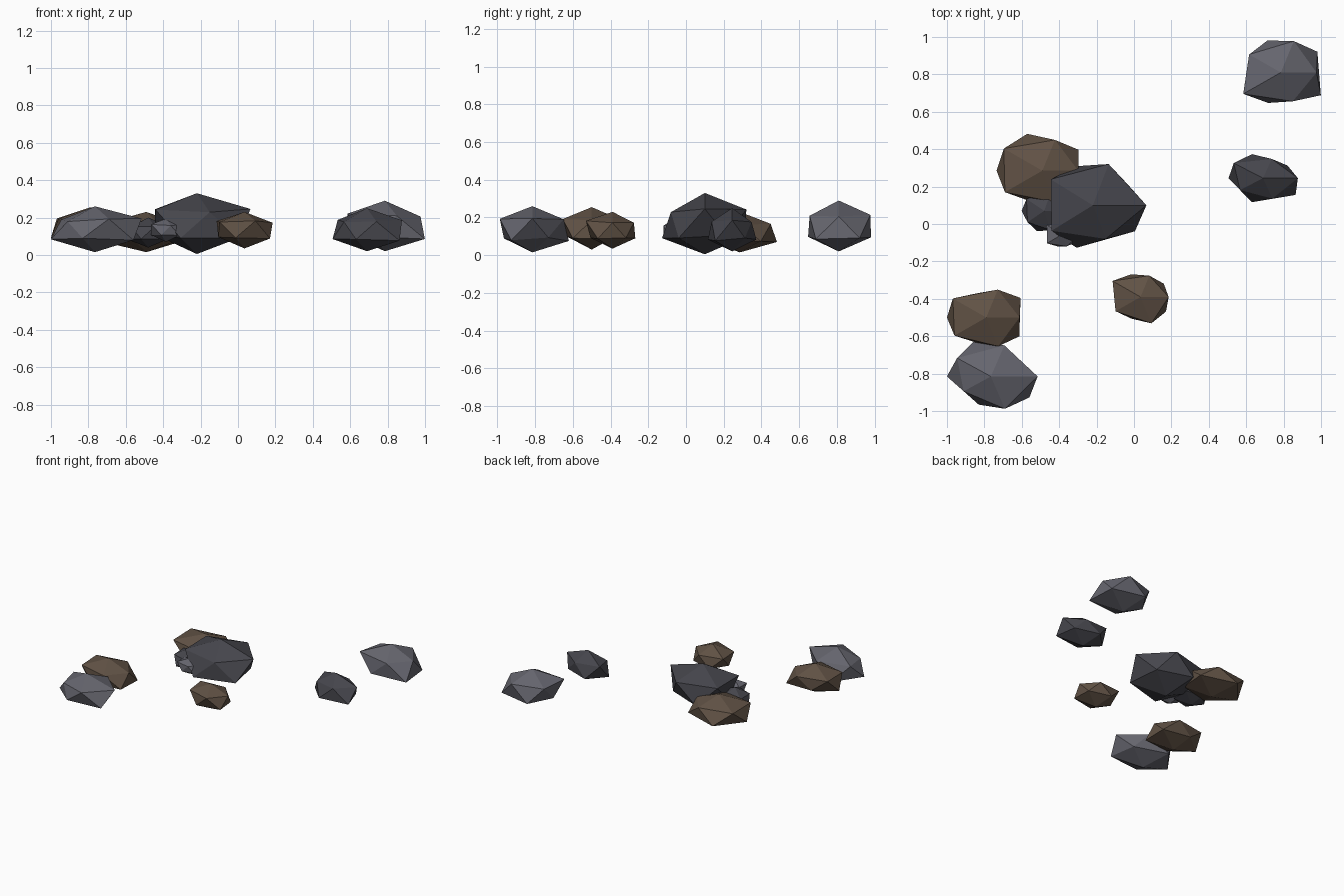
import bpy, bmesh, math


def material(name, rgb):
    m = bpy.data.materials.new(name)
    m.diffuse_color = (*rgb, 1)
    return m


GREY = material("grey_stone", (0.13, 0.13, 0.155))
DARK = material("dark_stone", (0.06, 0.06, 0.072))
BROWN = material("brown_stone", (0.12, 0.085, 0.06))


def rock(name, mat, centre, radius, low, high, chips):
    """Flat-shaded icosahedron; chips scale its ten ring corners, one per 36 degrees."""
    bm = bmesh.new()
    bmesh.ops.create_icosphere(bm, subdivisions=1, radius=1)
    mid, half = (low + high) / 2, (high - low) / 2
    for v in bm.verts:
        x, y, z = v.co
        if abs(z) > 0.9:
            v.co = (centre[0], centre[1], high if z > 0 else low)
            continue
        a = math.atan2(y, x)
        f = chips[round(a / math.radians(36)) % 10]
        v.co = (centre[0] + f * radius[0] * math.cos(a),
                centre[1] + f * radius[1] * math.sin(a),
                mid + z * half * f)
    bmesh.ops.recalc_face_normals(bm, faces=bm.faces)
    me = bpy.data.meshes.new(name)
    bm.to_mesh(me)
    bm.free()
    me.materials.append(mat)
    ob = bpy.data.objects.new(name, me)
    bpy.context.collection.objects.link(ob)
    return ob


# Right-hand pair
rock("rock_back_right", GREY, (0.785, 0.81), (0.23, 0.18), 0.02, 0.29,
     [0.83, 1.05, 0.98, 1.0, 0.91, 0.8, 1.08, 0.95, 0.9, 1.15])
rock("rock_right", DARK, (0.69, 0.245), (0.19, 0.135), 0.02, 0.25,
     [0.98, 0.85, 0.8, 1.0, 1.02, 0.97, 0.8, 1.0, 0.85, 1.13])

# Central cluster
rock("rock_centre_brown", BROWN, (-0.49, 0.285), (0.24, 0.19), 0.015, 0.23,
     [0.8, 1.0, 0.91, 1.09, 1.06, 1.02, 1.03, 0.9, 0.93, 0.9])
rock("rock_centre_large", DARK, (-0.22, 0.10), (0.265, 0.225), 0.005, 0.33,
     [1.08, 0.86, 1.03, 0.98, 1.05, 0.83, 1.03, 1.06, 0.84, 1.05])
rock("rock_centre_small", DARK, (-0.48, 0.07), (0.13, 0.12), 0.04, 0.2,
     [0.9, 1.0, 0.9, 0.85, 0.9, 0.93, 0.85, 0.95, 0.9, 1.0])
rock("pebble", GREY, (-0.385, -0.055), (0.09, 0.075), 0.07, 0.195,
     [1.05, 0.9, 0.9, 1.0, 1.1, 0.9, 1.1, 0.9, 0.9, 1.0])

# Front rocks
rock("rock_front", BROWN, (0.035, -0.39), (0.165, 0.13), 0.035, 0.23,
     [0.91, 0.93, 0.92, 0.98, 1.12, 0.85, 1.0, 0.94, 1.14, 1.02])
rock("rock_front_left_brown", BROWN, (-0.79, -0.5), (0.21, 0.165), 0.03, 0.255,
     [0.85, 1.08, 0.95, 0.82, 1.05, 1.0, 1.0, 0.85, 0.98, 1.04])
rock("rock_front_left_grey", GREY, (-0.765, -0.815), (0.24, 0.18), 0.015, 0.26,
     [1.04, 0.8, 0.97, 1.13, 0.93, 0.98, 0.75, 0.88, 1.01, 1.06])
